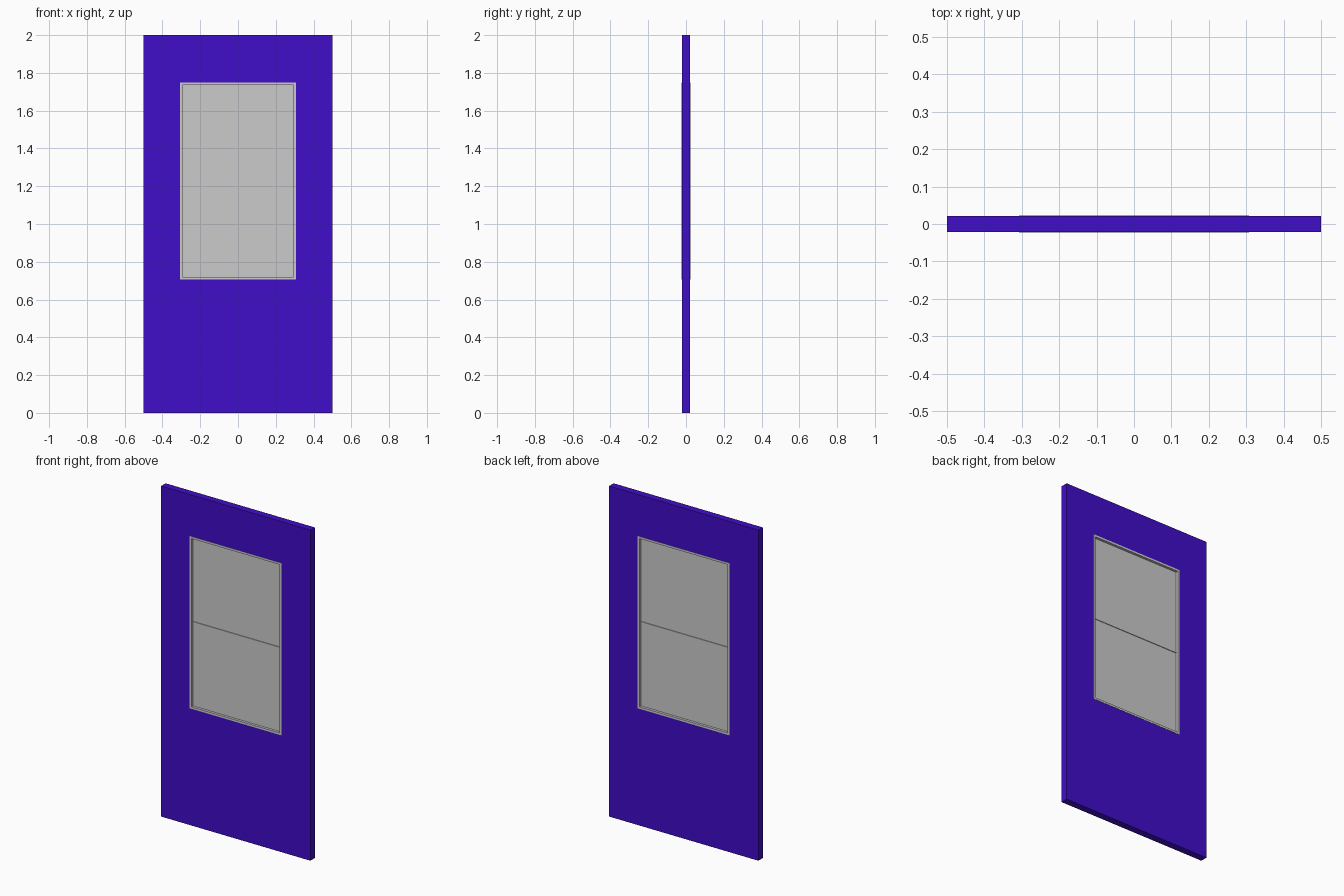
import bpy

if "Cube" in bpy.data.objects:
    bpy.data.objects.remove(bpy.data.objects["Cube"])

DOOR_T = 0.043          # leaf thickness
TRIM_T = 0.046          # window trim stands slightly proud of the leaf
X, Z0, Z1 = 0.307, 0.707, 1.749   # window opening
RIM = 0.012             # visible trim width


def ring(name, outer, inner, depth, mat=None):
    """Rectangular frame in the xz plane; rectangles are (half width, z low, z high)."""
    verts = []
    for y in (-depth / 2, depth / 2):
        for w, lo, hi in (outer, inner):
            verts += [(-w, y, lo), (w, y, lo), (w, y, hi), (-w, y, hi)]
    faces = []
    for i in range(4):
        j = (i + 1) % 4
        faces += [(i, j, 4 + j, 4 + i),              # front
                  (8 + j, 8 + i, 12 + i, 12 + j),    # back
                  (j, i, 8 + i, 8 + j),              # outer side
                  (4 + i, 4 + j, 12 + j, 12 + i)]    # inner side
    mesh = bpy.data.meshes.new(name)
    mesh.from_pydata(verts, [], faces)
    obj = bpy.data.objects.new(name, mesh)
    bpy.context.collection.objects.link(obj)
    if mat:
        mesh.materials.append(mat)
    return obj


def box(name, half_w, lo, hi, depth):
    bpy.ops.mesh.primitive_cube_add(size=1, location=(0, 0, (lo + hi) / 2))
    obj = bpy.context.object
    obj.name = name
    obj.scale = (2 * half_w, depth, hi - lo)
    return obj


paint = bpy.data.materials.new("violet_paint")
paint.diffuse_color = (0.051, 0.004, 0.578, 1)
paint.use_nodes = True
paint.node_tree.nodes["Principled BSDF"].inputs["Base Color"].default_value = paint.diffuse_color

# Door leaf with the window opening
ring("door_leaf", (0.5, 0, 2), (X, Z0, Z1), DOOR_T, paint)

# Grey lining of the opening
ring("window_trim", (X, Z0, Z1), (X - RIM, Z0 + RIM, Z1 - RIM), TRIM_T)

# Two recessed panes with a thin bar between them
mid = (Z0 + Z1) / 2
box("lower_pane", X - RIM, Z0 + RIM, mid, 0.016)
box("upper_pane", X - RIM, mid, Z1 - RIM, 0.016)
box("pane_bar", X - RIM, mid - 0.003, mid + 0.003, 0.024)
